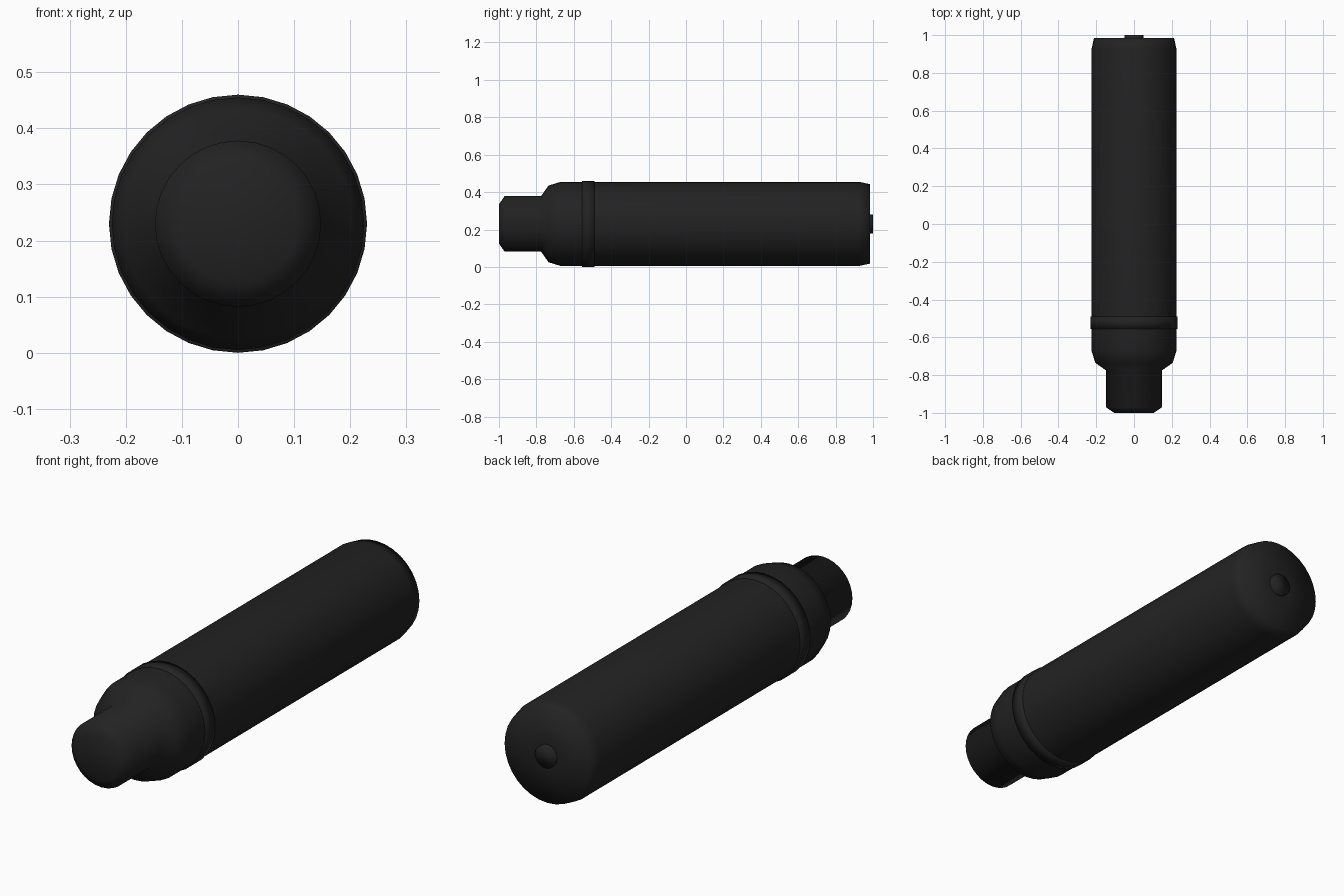
import bpy, bmesh, math

if "Cube" in bpy.data.objects:
    bpy.data.objects.remove(bpy.data.objects["Cube"])

SIDES = 32
AXIS_Z = 0.23

black = bpy.data.materials.new("matte_black")
black.diffuse_color = (0.016, 0.016, 0.016, 1)
black.use_nodes = True
black.node_tree.nodes["Principled BSDF"].inputs["Base Color"].default_value = black.diffuse_color


def lathe(name, profile, angle):
    """Revolve (y, radius) points about the long axis; ends are capped."""
    bm = bmesh.new()
    rings = []
    for y, r in profile:
        rings.append([bm.verts.new((r * math.sin(2 * math.pi * i / SIDES), y,
                                    AXIS_Z + r * math.cos(2 * math.pi * i / SIDES)))
                      for i in range(SIDES)])
    for a, b in zip(rings, rings[1:]):
        for i in range(SIDES):
            j = (i + 1) % SIDES
            bm.faces.new((a[i], a[j], b[j], b[i]))
    bm.faces.new(rings[0])
    bm.faces.new(rings[-1])
    bmesh.ops.recalc_face_normals(bm, faces=bm.faces)
    mesh = bpy.data.meshes.new(name)
    bm.to_mesh(mesh)
    bm.free()
    mesh.materials.append(black)
    obj = bpy.data.objects.new(name, mesh)
    bpy.context.collection.objects.link(obj)
    bpy.ops.object.select_all(action='DESELECT')
    obj.select_set(True)
    bpy.context.view_layer.objects.active = obj
    bpy.ops.object.shade_smooth_by_angle(angle=math.radians(angle))
    return obj


# Main tube with rounded shoulder, neck and rear chamfer
lathe("body", [(-1.0, 0.105), (-0.97, 0.148), (-0.775, 0.148), (-0.735, 0.205),
               (-0.67, 0.225), (-0.55, 0.225), (-0.495, 0.225), (0.925, 0.225),
               (0.985, 0.212), (0.985, 0.05)], 80)

# Raised band round the tube
lathe("band", [(-0.555, 0.222), (-0.555, 0.23), (-0.49, 0.23), (-0.49, 0.222)], 95)

# Small button on the rear end
lathe("rear_button", [(0.96, 0.05), (1.0, 0.05)], 95)
